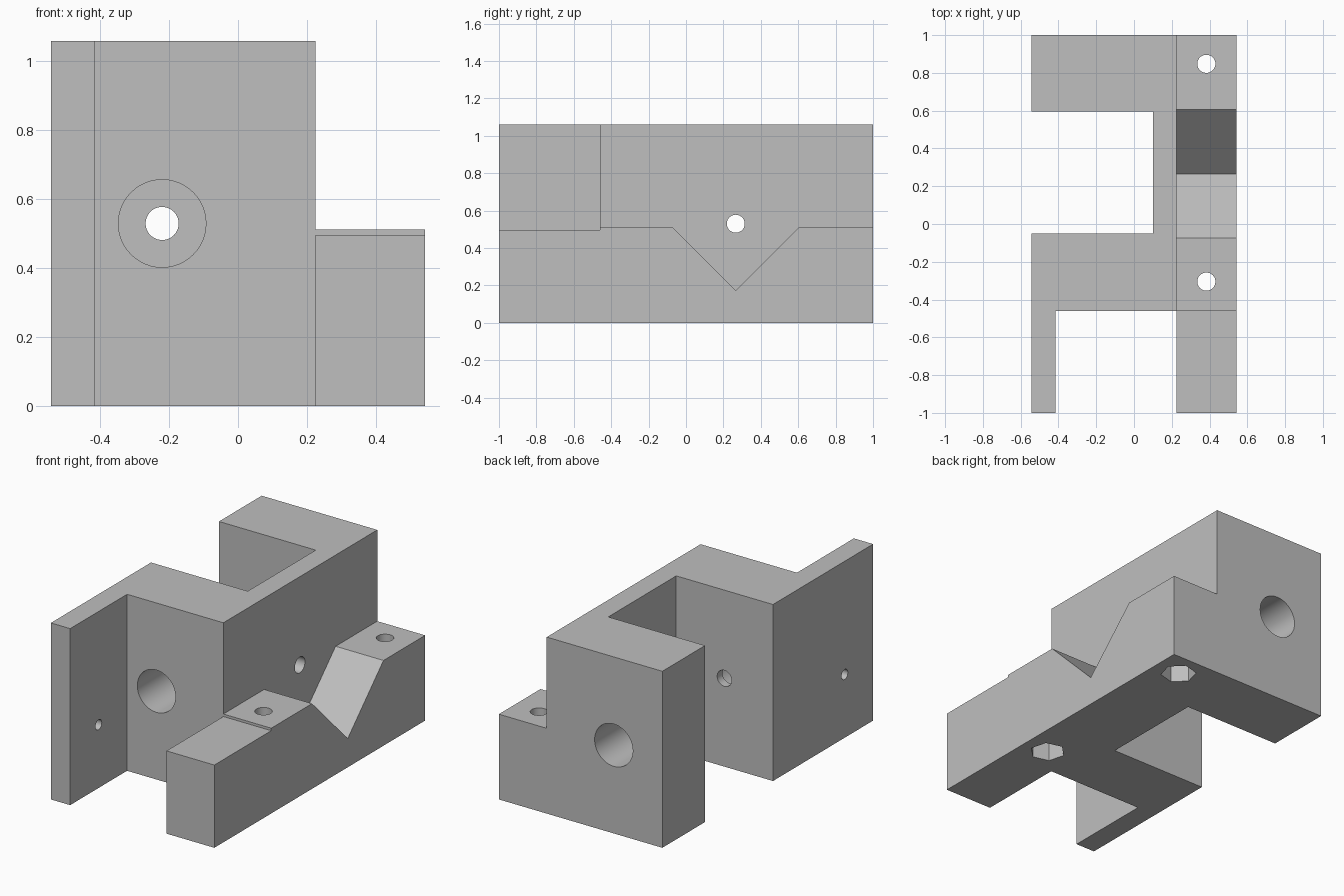
import bpy
import bmesh
from math import radians
from mathutils import Matrix

if "Cube" in bpy.data.objects:
    bpy.data.objects.remove(bpy.data.objects["Cube"], do_unlink=True)

grey = bpy.data.materials.new("plain grey")
grey.use_nodes = True
colour = (0.52, 0.52, 0.52, 1)
grey.diffuse_color = colour
grey.node_tree.nodes["Principled BSDF"].inputs["Base Color"].default_value = colour


def prism(name, outline, place, depth):
    """Extrude a flat outline; place maps each 2D point to 3D."""
    bm = bmesh.new()
    face = bm.faces.new([bm.verts.new(place(a, b)) for a, b in outline])
    top = bmesh.ops.extrude_face_region(bm, geom=[face])["geom"]
    bmesh.ops.translate(bm, vec=depth,
                        verts=[v for v in top if isinstance(v, bmesh.types.BMVert)])
    bmesh.ops.recalc_face_normals(bm, faces=bm.faces)
    return add_object(name, bm)


def add_object(name, bm):
    mesh = bpy.data.meshes.new(name)
    bm.to_mesh(mesh)
    bm.free()
    mesh.materials.append(grey)
    obj = bpy.data.objects.new(name, mesh)
    bpy.context.collection.objects.link(obj)
    return obj


def drill(target, name, centre, radius, length, axis, sides=48, turn=0):
    """Cut a round or polygonal hole through the target."""
    bm = bmesh.new()
    aim = {"X": Matrix.Rotation(radians(90), 4, "Y"),
           "Y": Matrix.Rotation(radians(90), 4, "X"),
           "Z": Matrix.Rotation(radians(turn), 4, "Z")}[axis]
    bmesh.ops.create_cone(bm, cap_ends=True, segments=sides, radius1=radius,
                          radius2=radius, depth=length,
                          matrix=Matrix.Translation(centre) @ aim)
    cutter = add_object(name, bm)
    cut = target.modifiers.new(name, "BOOLEAN")
    cut.operation, cut.solver, cut.object = "DIFFERENCE", "EXACT", cutter
    return cutter


# Tall body: two bearing blocks, linking wall and thin front arm
LEFT, WALL, STEP, RIGHT = -0.543, 0.1, 0.225, 0.543
body = prism("bearing_body",
             [(LEFT, -1), (-0.415, -1), (-0.415, -0.46), (STEP, -0.46),
              (STEP, 1), (LEFT, 1), (LEFT, 0.595), (WALL, 0.595),
              (WALL, -0.05), (LEFT, -0.05)],
             lambda x, y: (x, y, 0), (0, 0, 1.06))

# Low side rail with the V groove and a slightly lower front end
rail = prism("side_rail",
             [(-1, 0), (1, 0), (1, 0.512), (0.605, 0.512), (0.266, 0.173),
              (-0.073, 0.512), (-0.46, 0.512), (-0.46, 0.497), (-1, 0.497)],
             lambda y, z: (STEP, y, z), (RIGHT - STEP, 0, 0))

# Join body and rail into one solid
join = body.modifiers.new("join_rail", "BOOLEAN")
join.operation, join.solver, join.object = "UNION", "EXACT", rail
helpers = [rail]

# Bearing pockets open to the front and back, with a small shaft hole
SHAFT_X, AXIS_Z, POCKET = -0.22, 0.53, 0.36
for name, y in (("front_pocket", -0.46 + POCKET / 2 - 0.05),
                ("back_pocket", 1 - POCKET / 2 + 0.05)):
    helpers.append(drill(body, name, (SHAFT_X, y, AXIS_Z), 0.127, POCKET + 0.1, "Y"))
helpers.append(drill(body, "shaft_hole", (SHAFT_X, 0.27, AXIS_Z), 0.048, 2, "Y"))

# Cross holes in the linking wall and the thin arm
helpers.append(drill(body, "wall_hole", (0.16, 0.266, AXIS_Z), 0.048, 0.4, "X"))
helpers.append(drill(body, "arm_hole", (-0.48, -0.73, 0.38), 0.03, 0.3, "X"))

# Vertical bolt holes with hexagonal nut recesses underneath
for name, y, turn in (("back", 0.848, 15), ("front", -0.305, 45)):
    helpers.append(drill(body, name + "_bolt_hole", (0.383, y, 0.3), 0.048, 1, "Z"))
    helpers.append(drill(body, name + "_nut_recess", (0.383, y, 0.05),
                         0.1, 0.3, "Z", 6, turn + 30))

# Apply the cuts, then clear the helpers away
bpy.context.view_layer.objects.active = body
body.select_set(True)
for modifier in list(body.modifiers):
    bpy.ops.object.modifier_apply(modifier=modifier.name)
for helper in helpers:
    bpy.data.objects.remove(helper, do_unlink=True)
bpy.ops.object.shade_smooth_by_angle(angle=radians(30))
